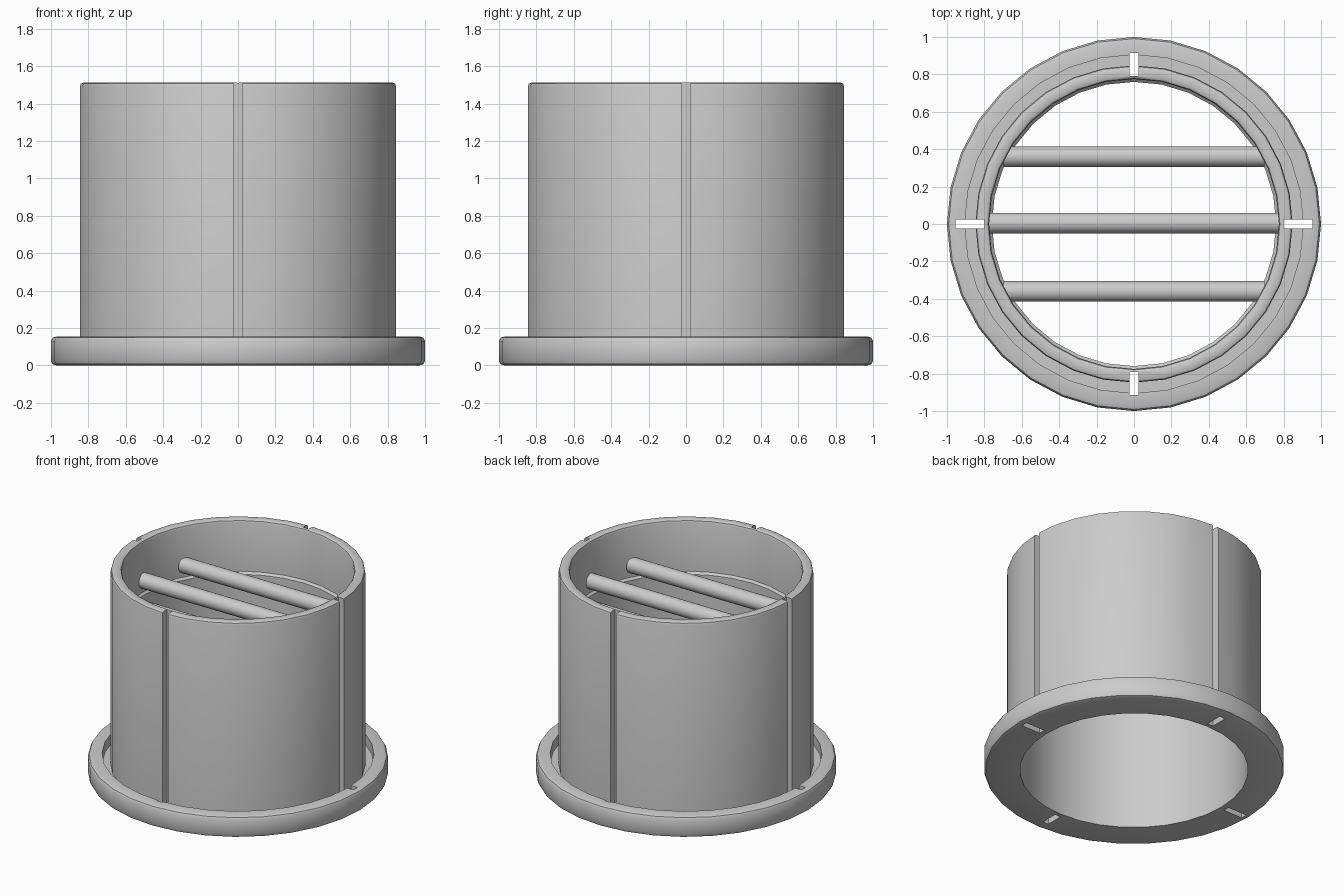
import bpy, bmesh, math
from mathutils import Matrix, Vector

if "Cube" in bpy.data.objects:
    bpy.data.objects.remove(bpy.data.objects["Cube"])

SIDES = 32


def finish(name, bm, smooth=True):
    bmesh.ops.recalc_face_normals(bm, faces=bm.faces)
    me = bpy.data.meshes.new(name)
    bm.to_mesh(me)
    bm.free()
    ob = bpy.data.objects.new(name, me)
    bpy.context.collection.objects.link(ob)
    if smooth:
        shade(ob)
    return ob


def shade(ob):
    bpy.ops.object.select_all(action='DESELECT')
    ob.select_set(True)
    bpy.context.view_layer.objects.active = ob
    bpy.ops.object.shade_smooth_by_angle(angle=math.radians(40))


def lathe(name, profile):
    bm = bmesh.new()
    rings = []
    for i in range(SIDES):
        a = 2 * math.pi * i / SIDES
        rings.append([bm.verts.new((r * math.cos(a), r * math.sin(a), z)) for r, z in profile])
    n = len(profile)
    for i in range(SIDES):
        p, q = rings[i], rings[(i + 1) % SIDES]
        for j in range(n):
            k = (j + 1) % n
            bm.faces.new((p[j], q[j], q[k], p[k]))
    return finish(name, bm, False)


# Closed cross-section: bore, inner ledge, rounded rim, tube wall, groove, flange
body = lathe("flanged_sleeve", [
    (0.76, 0.0), (0.76, 1.12), (0.775, 1.135), (0.775, 1.49), (0.78, 1.505), (0.792, 1.512),
    (0.83, 1.512), (0.843, 1.506), (0.848, 1.49),
    (0.848, 0.08), (0.905, 0.08), (0.905, 0.155),
    (0.97, 0.155), (0.991, 0.148), (1.0, 0.13),
    (1.0, 0.025), (0.991, 0.007), (0.97, 0.0)])

# Four vertical keyway slots running through the wall and flange
bm = bmesh.new()
for angle, r0, r1 in ((0, 0.80, 0.955), (90, 0.79, 0.915), (180, 0.80, 0.955), (270, 0.79, 0.915)):
    m = (Matrix.Rotation(math.radians(angle), 4, 'Z')
         @ Matrix.Translation(Vector(((r0 + r1) / 2, 0, 0.8)))
         @ Matrix.Diagonal((r1 - r0, 0.046, 2.0, 1)))
    bmesh.ops.create_cube(bm, size=1, matrix=m)
cutter = finish("slot_cutter", bm, False)
cutter.hide_render = True

mod = body.modifiers.new("slots", 'BOOLEAN')
mod.operation = 'DIFFERENCE'
mod.solver = 'EXACT'
mod.object = cutter
bpy.context.view_layer.objects.active = body
bpy.ops.object.modifier_apply(modifier=mod.name)
bpy.data.objects.remove(cutter)
shade(body)

# Three crossbars spanning the bore
for i, y in enumerate((-0.36, 0.005, 0.36)):
    half = math.sqrt(0.785 ** 2 - y * y)
    bm = bmesh.new()
    bmesh.ops.create_cone(bm, cap_ends=True, segments=24, radius1=0.055, radius2=0.055,
                          depth=2 * half,
                          matrix=Matrix.Translation((0, y, 1.22)) @ Matrix.Rotation(math.pi / 2, 4, 'Y'))
    finish("crossbar_%d" % (i + 1), bm)
